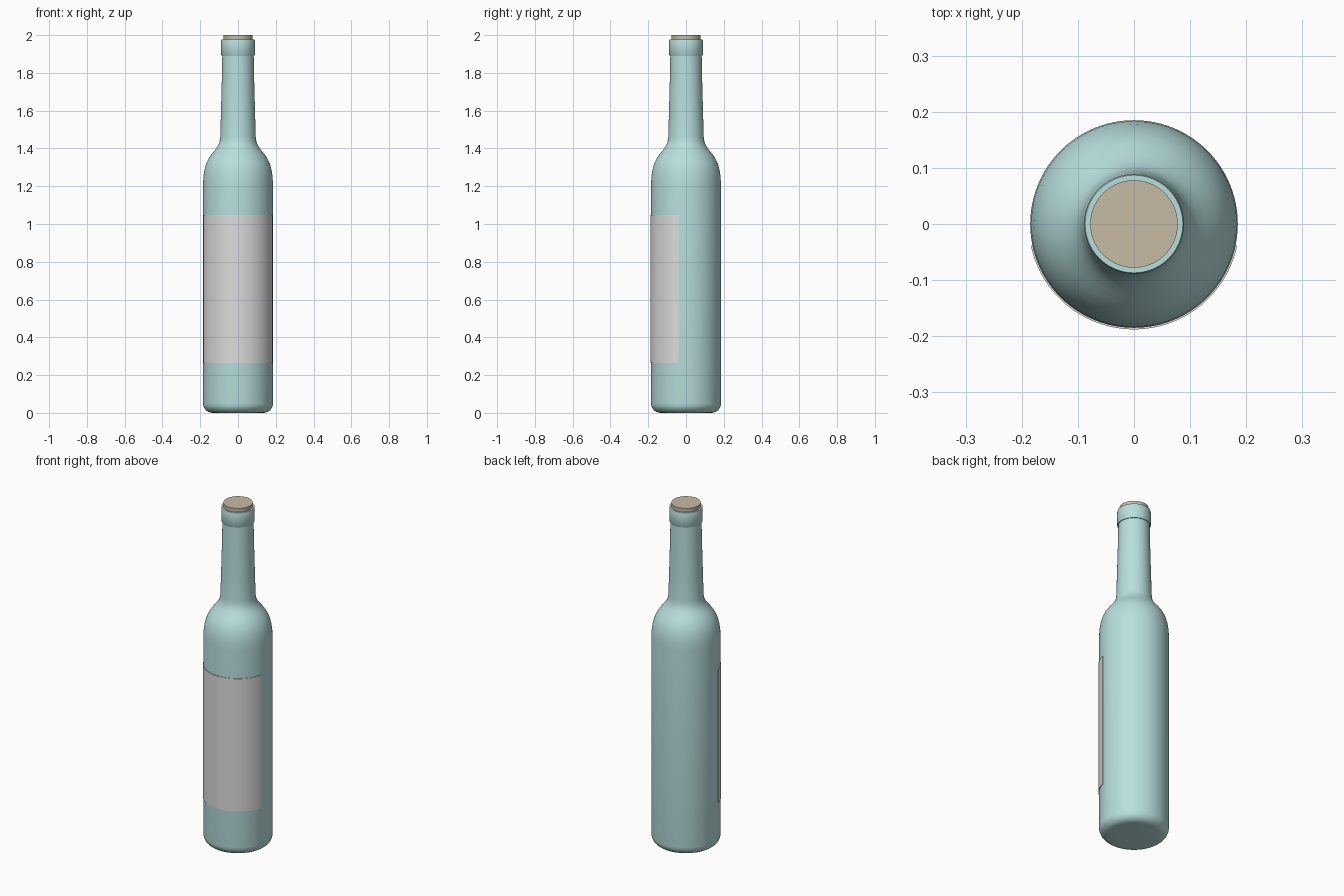
import bpy, bmesh, math

if "Cube" in bpy.data.objects:
    bpy.data.objects.remove(bpy.data.objects["Cube"])

SEG = 96


def material(name, rgb):
    m = bpy.data.materials.new(name)
    m.diffuse_color = (*rgb, 1)
    m.use_nodes = True
    m.node_tree.nodes["Principled BSDF"].inputs["Base Color"].default_value = m.diffuse_color
    return m


GLASS = material("pale_teal_glass", (0.479, 0.745, 0.730))
PAPER = material("label_paper", (0.73, 0.72, 0.72))
CORK = material("cork_tan", (0.565, 0.497, 0.371))


def finish(name, bm, mat):
    bmesh.ops.recalc_face_normals(bm, faces=bm.faces)
    mesh = bpy.data.meshes.new(name)
    bm.to_mesh(mesh)
    bm.free()
    mesh.materials.append(mat)
    ob = bpy.data.objects.new(name, mesh)
    bpy.context.collection.objects.link(ob)
    bpy.ops.object.select_all(action='DESELECT')
    ob.select_set(True)
    bpy.context.view_layer.objects.active = ob
    bpy.ops.object.shade_smooth_by_angle(angle=math.radians(35))
    return ob


def lathe(name, profile, mat):
    """Revolve (radius, z) points around z and cap both ends."""
    bm = bmesh.new()
    rings = []
    for r, z in profile:
        rings.append([bm.verts.new((r * math.cos(2 * math.pi * i / SEG),
                                    r * math.sin(2 * math.pi * i / SEG), z))
                      for i in range(SEG)])
    for a, b in zip(rings, rings[1:]):
        for i in range(SEG):
            j = (i + 1) % SEG
            bm.faces.new((a[i], a[j], b[j], b[i]))
    bm.faces.new(rings[0][::-1])
    bm.faces.new(rings[-1])
    return finish(name, bm, mat)


# Bottle: rounded base, straight body, curved shoulder, tapering neck
R, F = 0.185, 0.05
base = [(R - F + F * math.sin(t * math.pi / 12), F - F * math.cos(t * math.pi / 12))
        for t in range(7)]
shoulder = [(0.185, 1.21), (0.183, 1.25), (0.178, 1.285), (0.170, 1.315),
            (0.158, 1.342), (0.143, 1.365), (0.127, 1.385), (0.113, 1.403),
            (0.103, 1.420), (0.097, 1.438), (0.094, 1.46)]
neck = [(0.090, 1.60), (0.086, 1.75), (0.083, 1.90)]
lathe("bottle", base + shoulder + neck, GLASS)

# Lip ring at the mouth
lathe("lip_ring", [(0.080, 1.893), (0.087, 1.893), (0.089, 1.896),
                   (0.089, 1.973), (0.087, 1.978), (0.079, 1.978)], GLASS)

# Cork stopper
lathe("cork", [(0.078, 1.92), (0.078, 2.0)], CORK)

# Label: thin curved plate wrapped round the front
bm = bmesh.new()
N, half = 64, math.radians(78)
cols = []
for i in range(N + 1):
    a = -math.pi / 2 - half + 2 * half * i / N
    cols.append([bm.verts.new((r * math.cos(a), r * math.sin(a), z))
                 for r, z in ((0.183, 0.265), (0.1878, 0.265),
                              (0.1878, 1.047), (0.183, 1.047))])
for a, b in zip(cols, cols[1:]):
    for k in range(4):
        n = (k + 1) % 4
        bm.faces.new((a[k], b[k], b[n], a[n]))
bm.faces.new(cols[0])
bm.faces.new(cols[-1][::-1])
finish("label", bm, PAPER)
